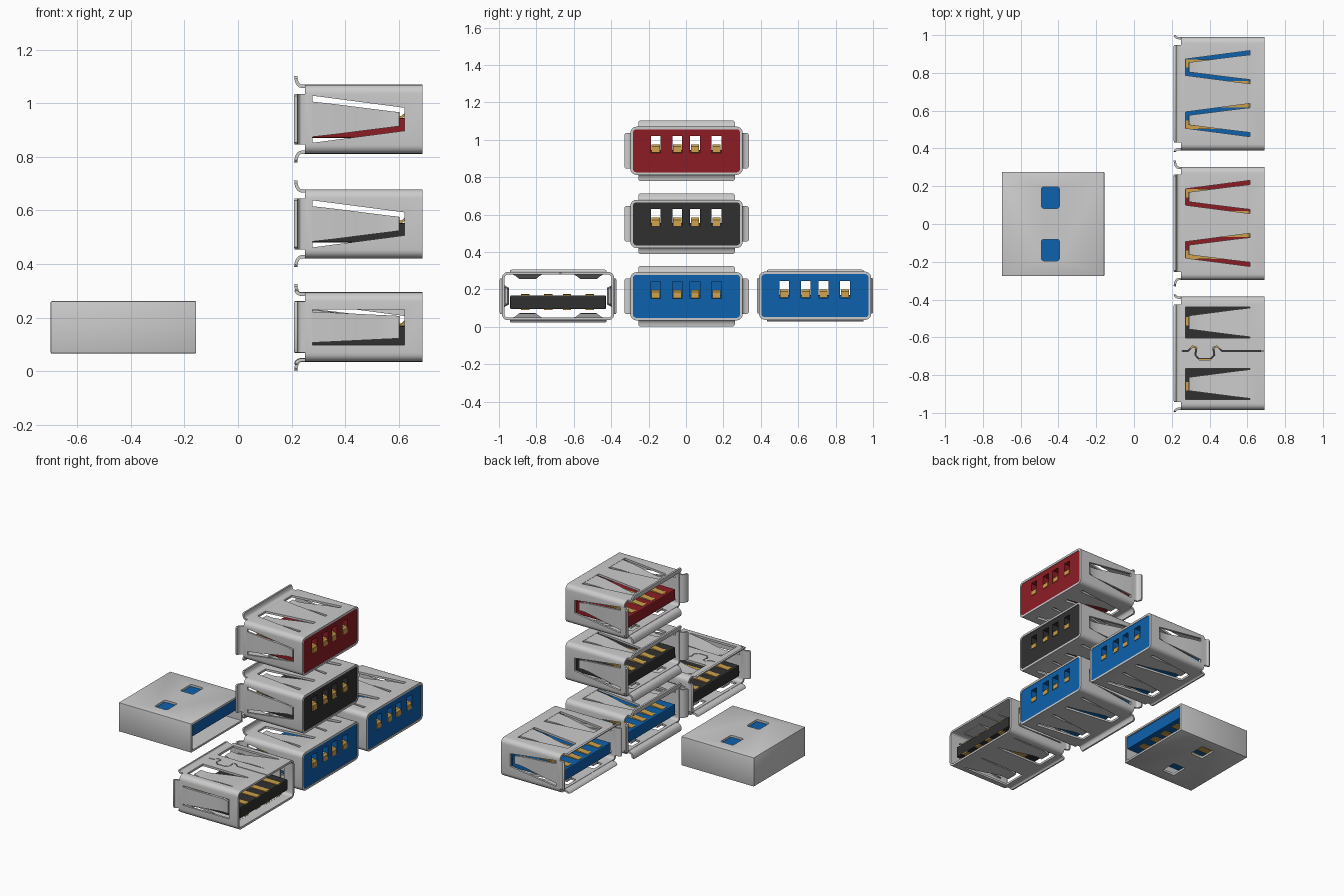
import bpy, bmesh, math
from mathutils import Vector

if "Cube" in bpy.data.objects:
    bpy.data.objects.remove(bpy.data.objects["Cube"])

W, H, T = 0.30, 0.129, 0.014          # shell half width, half height, wall
X0, X1 = 0.25, 0.69                   # shell mouth and rear
PINS = (-0.165, -0.05, 0.045, 0.16)


def material(name, col):
    m = bpy.data.materials.new(name)
    m.diffuse_color = (*col, 1)
    m.use_nodes = True
    m.node_tree.nodes["Principled BSDF"].inputs["Base Color"].default_value = m.diffuse_color
    return m


BLUE = material("blue_plastic", (0.004, 0.12, 0.42))
RED = material("red_plastic", (0.27, 0.012, 0.018))
BLACK = material("black_plastic", (0.03, 0.03, 0.03))
GOLD = material("gold_contact", (0.6, 0.35, 0.07))


def finish(bm, name, loc=(0, 0, 0), mat=None):
    bmesh.ops.recalc_face_normals(bm, faces=bm.faces)
    me = bpy.data.meshes.new(name)
    bm.to_mesh(me)
    bm.free()
    ob = bpy.data.objects.new(name, me)
    ob.location = loc
    bpy.context.collection.objects.link(ob)
    if mat:
        me.materials.append(mat)
    return ob


def activate(ob):
    bpy.ops.object.select_all(action='DESELECT')
    ob.select_set(True)
    bpy.context.view_layer.objects.active = ob


def smooth(ob):
    activate(ob)
    bpy.ops.object.shade_smooth_by_angle(angle=math.radians(35))


def cut(ob, cutter):
    cutter.hide_render = True
    bpy.context.view_layer.update()
    mod = ob.modifiers.new("cut", 'BOOLEAN')
    mod.operation, mod.solver, mod.object = 'DIFFERENCE', 'EXACT', cutter
    activate(ob)
    bpy.ops.object.modifier_apply(modifier=mod.name)
    bpy.data.objects.remove(cutter)


def add_box(bm, lo, hi):
    lo, hi = Vector(lo), Vector(hi)
    for v in bmesh.ops.create_cube(bm, size=1)["verts"]:
        v.co = Vector(((lo[i] + hi[i]) / 2 + v.co[i] * (hi[i] - lo[i]) for i in range(3)))


def box(name, lo, hi, loc=(0, 0, 0), mat=None, bevel=0):
    bm = bmesh.new()
    add_box(bm, lo, hi)
    if bevel:
        bmesh.ops.bevel(bm, geom=bm.edges[:], offset=bevel, segments=2, affect='EDGES', profile=0.5)
    return finish(bm, name, loc, mat)


def on_side(side, x, u, d):
    """Place a point on a shell wall: u runs across it, d points outward."""
    return {"top": (x, u, H + d), "bottom": (x, u, -H - d),
            "left": (x, -W - d, u), "right": (x, W + d, u)}[side]


def add_strip(bm, path, place, uc=0, t=T):
    """Sheet-metal strip: path of (x, d, half width), thickness t inward."""
    rings = []
    for i, (x, d, w) in enumerate(path):
        a, b = path[max(i - 1, 0)], path[min(i + 1, len(path) - 1)]
        n = Vector((-(b[1] - a[1]), b[0] - a[0])).normalized()
        if path[-1][0] < path[0][0]:
            n = -n
        p = (x - n.x * t, d - n.y * t)
        rings.append([bm.verts.new(place(*c)) for c in
                      ((x, uc - w, d), (x, uc + w, d), (p[0], uc + w, p[1]), (p[0], uc - w, p[1]))])
    for r, s in zip(rings, rings[1:]):
        for k in range(4):
            bm.faces.new((r[k], r[(k + 1) % 4], s[(k + 1) % 4], s[k]))
    bm.faces.new(rings[0])
    bm.faces.new(rings[-1])


def add_prism(bm, outline, side, lo=-0.03, hi=0.03):
    a, b = ([bm.verts.new(on_side(side, x, u, d)) for x, u in outline] for d in (lo, hi))
    bm.faces.new(a)
    bm.faces.new(b)
    for i in range(len(a)):
        j = (i + 1) % len(a)
        bm.faces.new((a[i], a[j], b[j], b[i]))


def rounded_loop(w, h, r, n=5):
    pts = []
    for k, (sy, sz) in enumerate(((1, 1), (-1, 1), (-1, -1), (1, -1))):
        for i in range(n + 1):
            a = math.pi / 2 * (k + i / n)
            pts.append((sy * (w - r) + r * math.cos(a), sz * (h - r) + r * math.sin(a)))
    return pts


def socket(label, y, z, plastic, lip_out, open_back=False):
    loc = (0, y, z)
    # shell tube
    bm = bmesh.new()
    loops = [[bm.verts.new((x, *p)) for p in rounded_loop(W - o, H - o, 0.032 - o)]
             for x, o in ((X0, 0), (X1, 0), (X1, T), (X0, T))]
    n = len(loops[0])
    for k in range(4):
        a, b = loops[k], loops[(k + 1) % 4]
        for i in range(n):
            bm.faces.new((a[i], a[(i + 1) % n], b[(i + 1) % n], b[i]))
    shell = finish(bm, label + "_shell", loc)

    # spring openings, tabs and flared mouth lips
    cutter, springs = bmesh.new(), bmesh.new()
    uc = 0.163 if open_back else 0.14
    for side in ("top", "bottom", "left", "right"):
        flat = side in ("top", "bottom")
        for c in ((-uc, uc) if flat else (0,)):
            root, tip = (0.615, 0.272) if flat else (0.278, 0.622)
            s = 1 if tip > root else -1
            wr, wt = (0.088, 0.043)
            tab_r, tab_t = wr - 0.021, wt - 0.017
            if open_back:
                wr, wt, tab_r, tab_t = (0.082, 0.082, 0.078, 0.036) if flat else (0.066, 0.066, 0.058, 0.042)
            add_prism(cutter, ((root, c - wr), (tip, c - wt), (tip, c + wt), (root, c + wr)), side)
            end = tip - s * 0.02
            path = []
            for f, d in ((-0.03, -0.001), (0.25, -0.005), (0.5, -0.013), (0.75, -0.022), (0.88, -0.024), (1, -0.017)):
                path.append((root + (end - root) * f, d, tab_r + (tab_t - tab_r) * max(f, 0)))
            add_strip(springs, path, lambda x, u, d, sd=side: on_side(sd, x, u, d), c)
        hw = 0.258 if flat else 0.095
        lip = [(X0 + 0.004, 0, hw)]
        for i in range(7):
            a = math.pi / 2 * i / 6
            lip.append((X0 - 0.012 - 0.016 * math.sin(a), lip_out * (1 - math.cos(a)), hw - (0.008 if i == 6 else 0)))
        add_strip(springs, lip, lambda x, u, d, sd=side: on_side(sd, x, u, d), 0, 0.012)
    if open_back:
        # interlocking seam in the top wall
        line = [Vector(p) for p in ((0.24, 0.01), (0.285, 0.012), (0.31, 0.036), (0.33, 0.03), (0.325, -0.01), (0.345, -0.032),
                                    (0.405, -0.032), (0.425, -0.01), (0.42, 0.03), (0.44, 0.036), (0.465, 0.012), (0.70, 0.012))]
        left, right = [], []
        for i, p in enumerate(line):
            t = (line[min(i + 1, len(line) - 1)] - line[max(i - 1, 0)]).normalized()
            nrm = Vector((-t.y, t.x)) * 0.003
            left.append(p + nrm)
            right.append(p - nrm)
        add_prism(cutter, left + right[::-1], "top")
    cut(shell, finish(cutter, "opening_cutter", loc))
    smooth(shell)
    smooth(finish(springs, label + "_springs_and_lips", loc))

    # plastic tongue and slotted rear wall
    box(label + "_tongue", (0.257, -0.256, -0.07), (0.672, 0.256, 0.004), loc, plastic, 0.006)
    if not open_back:
        back = box(label + "_rear_wall", (0.635, -W + T, -H + T), (0.687, W - T, H - T), loc, plastic)
        bm = bmesh.new()
        for p in PINS:
            add_box(bm, (0.6, p - 0.026, -0.012), (0.72, p + 0.026, 0.08))
        cut(back, finish(bm, "slot_cutter", loc))

    # contacts
    bm = bmesh.new()
    for p in PINS:
        place = lambda x, u, d: (x, u, d)
        if open_back:
            p *= 1.06
            add_strip(bm, [(0.275, 0.006, 0.022), (0.36, 0.012, 0.022), (0.45, 0.008, 0.022), (0.67, 0.008, 0.022)], place, p, 0.008)
            add_strip(bm, [(0.35, -0.067, 0.022), (0.67, -0.067, 0.022)], place, p, 0.008)
        else:
            add_strip(bm, [(0.275, 0.006, 0.022), (0.36, 0.014, 0.022), (0.45, 0.01, 0.022), (0.61, 0.012, 0.022),
                           (0.635, 0.034, 0.022), (0.675, 0.034, 0.022), (0.688, 0.022, 0.022), (0.69, -0.01, 0.022)],
                      place, p, 0.01)
    finish(bm, label + "_contacts", loc, GOLD)


socket("lower_socket", 0.003, 0.163, BLUE, 0.033)
socket("middle_socket", 0.003, 0.55, BLACK, 0.033)
socket("upper_socket", 0.003, 0.941, RED, 0.033)
socket("rear_socket", 0.69, 0.166, BLUE, 0.010)
socket("front_socket", -0.684, 0.164, BLACK, 0.012, True)

# plug: open metal box with two latch holes above and below
plug = box("plug_shell", (-0.70, -0.275, 0.066), (-0.157, 0.275, 0.261), bevel=0.003)
cut(plug, box("cavity_cutter", (-0.686, -0.261, 0.08), (-0.1, 0.261, 0.247)))
for sy in (-0.138, 0.14):
    bm = bmesh.new()
    add_box(bm, (-0.49, sy - 0.057, 0), (-0.395, sy + 0.057, 0.4))
    bmesh.ops.bevel(bm, geom=[e for e in bm.edges if abs(e.verts[0].co.z - e.verts[1].co.z) > 0.1],
                    offset=0.012, segments=3, affect='EDGES', profile=0.5)
    cut(plug, finish(bm, "hole_cutter"))
smooth(plug)
box("plug_tongue", (-0.685, -0.26, 0.166), (-0.165, 0.26, 0.246), mat=BLUE)
bm = bmesh.new()
for p in PINS:
    add_box(bm, (-0.66, p - 0.026, 0.16), (-0.2, p + 0.026, 0.168))
finish(bm, "plug_contacts", mat=GOLD)
